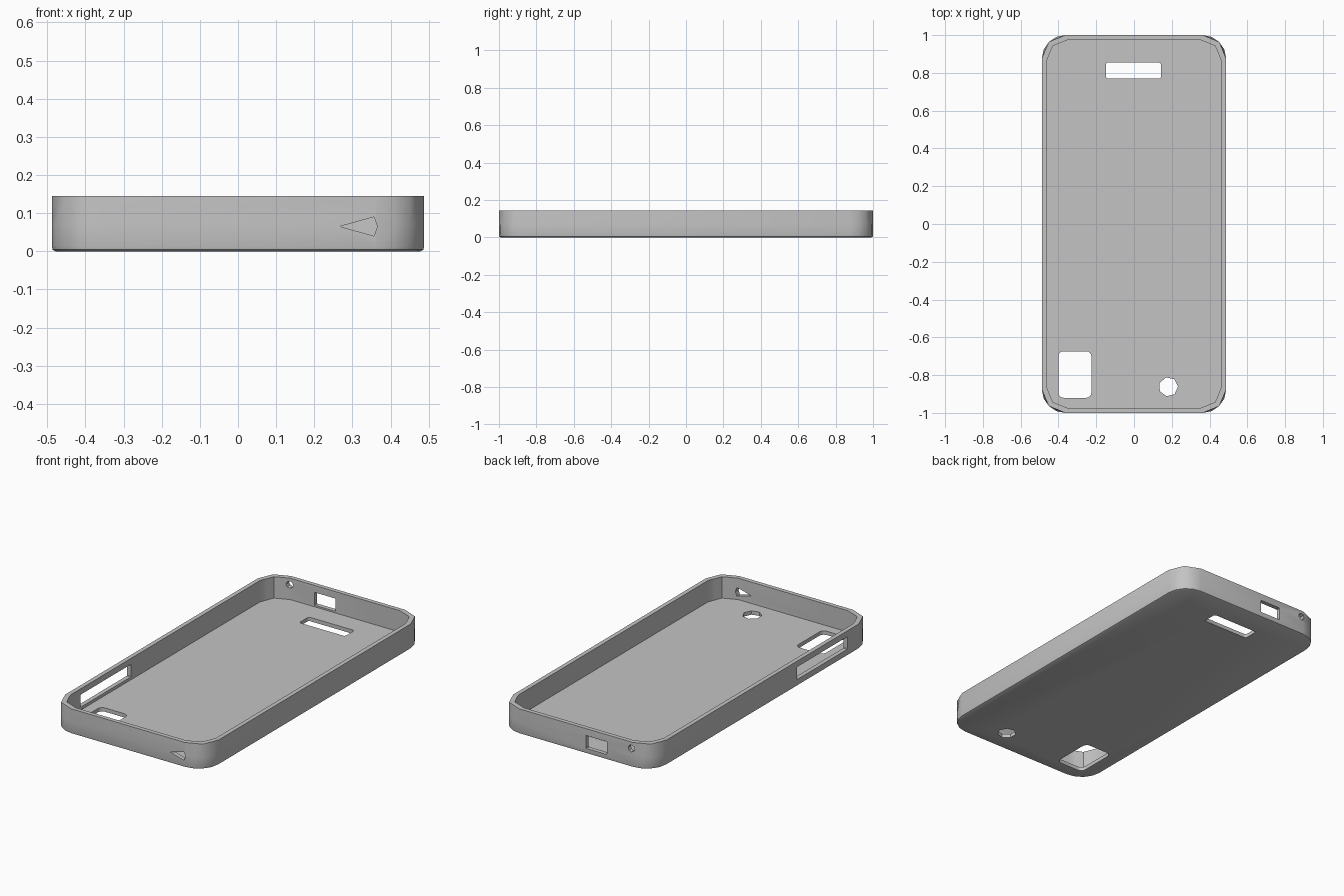
import bpy
import bmesh
from math import cos, sin, pi, radians
from mathutils import Vector

if "Cube" in bpy.data.objects:
    bpy.data.objects.remove(bpy.data.objects["Cube"])

HALF_X, HALF_Y, HEIGHT = 0.488, 1.0, 0.145
WALL, FLOOR, RADIUS = 0.025, 0.022, 0.125

grey = bpy.data.materials.new("shell grey")
grey.use_nodes = True
grey.diffuse_color = (0.55, 0.55, 0.55, 1)
grey.node_tree.nodes["Principled BSDF"].inputs["Base Color"].default_value = grey.diffuse_color


def rounded_rect(cx, cy, hx, hy, radius, steps=4, coarse=False):
    """Counter-clockwise outline; coarse flattens every pair of corner facets."""
    points = []
    for corner, (sx, sy) in enumerate([(1, 1), (-1, 1), (-1, -1), (1, -1)]):
        centre = Vector((cx + sx * (hx - radius), cy + sy * (hy - radius)))
        arc = []
        for i in range(steps + 1):
            a = (corner + i / steps) * pi / 2
            arc.append(centre + radius * Vector((cos(a), sin(a))))
        if coarse:
            for i in range(1, steps, 2):
                arc[i] = (arc[i - 1] + arc[i + 1]) / 2
        points += arc
    return points


def polygon(cx, cy, radius, sides, turn=0.0):
    return [Vector((cx + radius * cos(turn + 2 * pi * i / sides),
                    cy + radius * sin(turn + 2 * pi * i / sides))) for i in range(sides)]


def loft(bm, rings):
    """Skin a list of 3D rings and close both ends."""
    loops = [[bm.verts.new(p) for p in ring] for ring in rings]
    for a, b in zip(loops, loops[1:]):
        for i in range(len(a)):
            j = (i + 1) % len(a)
            bm.faces.new((a[i], a[j], b[j], b[i]))
    bm.faces.new(loops[0][::-1])
    bm.faces.new(loops[-1])


def make_object(name, bm):
    bmesh.ops.recalc_face_normals(bm, faces=bm.faces)
    mesh = bpy.data.meshes.new(name)
    bm.to_mesh(mesh)
    bm.free()
    mesh.materials.append(grey)
    obj = bpy.data.objects.new(name, mesh)
    bpy.context.collection.objects.link(obj)
    return obj


# Tray: outside up from the base, over the rim and down to the inner floor
def ring(inset, z, coarse):
    outline = rounded_rect(0, 0, HALF_X - inset, HALF_Y - inset, RADIUS - inset / 2, 4, coarse)
    return [(p.x, p.y, z) for p in outline]


bm = bmesh.new()
loft(bm, [ring(0.01, 0, False), ring(0.002, 0.004, False), ring(0, 0.012, False),
          ring(0, 0.07, False), ring(0, HEIGHT, True),
          ring(WALL, HEIGHT, True), ring(WALL, FLOOR, True)])
case = make_object("phone_case", bm)

# Openings: prisms pushed through the floor, the ends and the side
cut = bmesh.new()


def prism(outline, axis, start, end):
    place = {"x": lambda p, d: (d, p.x, p.y),
             "y": lambda p, d: (p.x, d, p.y),
             "z": lambda p, d: (p.x, p.y, d)}[axis]
    loft(cut, [[place(p, d) for p in outline] for d in (start, end)])


# floor: speaker slot, camera window, small round opening
prism(rounded_rect(-0.003, 0.812, 0.146, 0.043, 0.012), "z", -0.05, 0.06)
prism(rounded_rect(-0.313, -0.797, 0.088, 0.123, 0.028), "z", -0.05, 0.06)
prism(polygon(0.182, -0.862, 0.051, 7, 0.02), "z", -0.05, 0.06)
# back end: connector window and little round port
prism(rounded_rect(-0.13, 0.068, 0.067, 0.037, 0.003, 1), "y", 0.93, 1.05)
prism(polygon(-0.352, 0.108, 0.02, 8), "y", 0.93, 1.05)
# front end: wedge-shaped port
wedge = [(0.267, 0.065), (0.357, 0.04), (0.365, 0.065), (0.357, 0.09)]
prism([Vector(p) for p in wedge], "y", -1.05, -0.93)
# right side: long button slot
prism(rounded_rect(-0.54, 0.075, 0.23, 0.036, 0.003, 1), "x", -0.55, -0.43)
cutter = make_object("opening_cutter", cut)
cutter.hide_render = True

boolean = case.modifiers.new("openings", "BOOLEAN")
boolean.operation = "DIFFERENCE"
boolean.solver = "EXACT"
boolean.object = cutter

# Bake the openings, drop the cutter, smooth the round corners
bpy.context.view_layer.update()
baked = bpy.data.meshes.new_from_object(case.evaluated_get(bpy.context.evaluated_depsgraph_get()))
case.modifiers.clear()
case.data = baked
bpy.data.objects.remove(cutter)

bpy.ops.object.select_all(action="DESELECT")
case.select_set(True)
bpy.context.view_layer.objects.active = case
bpy.ops.object.shade_smooth_by_angle(angle=radians(35))
